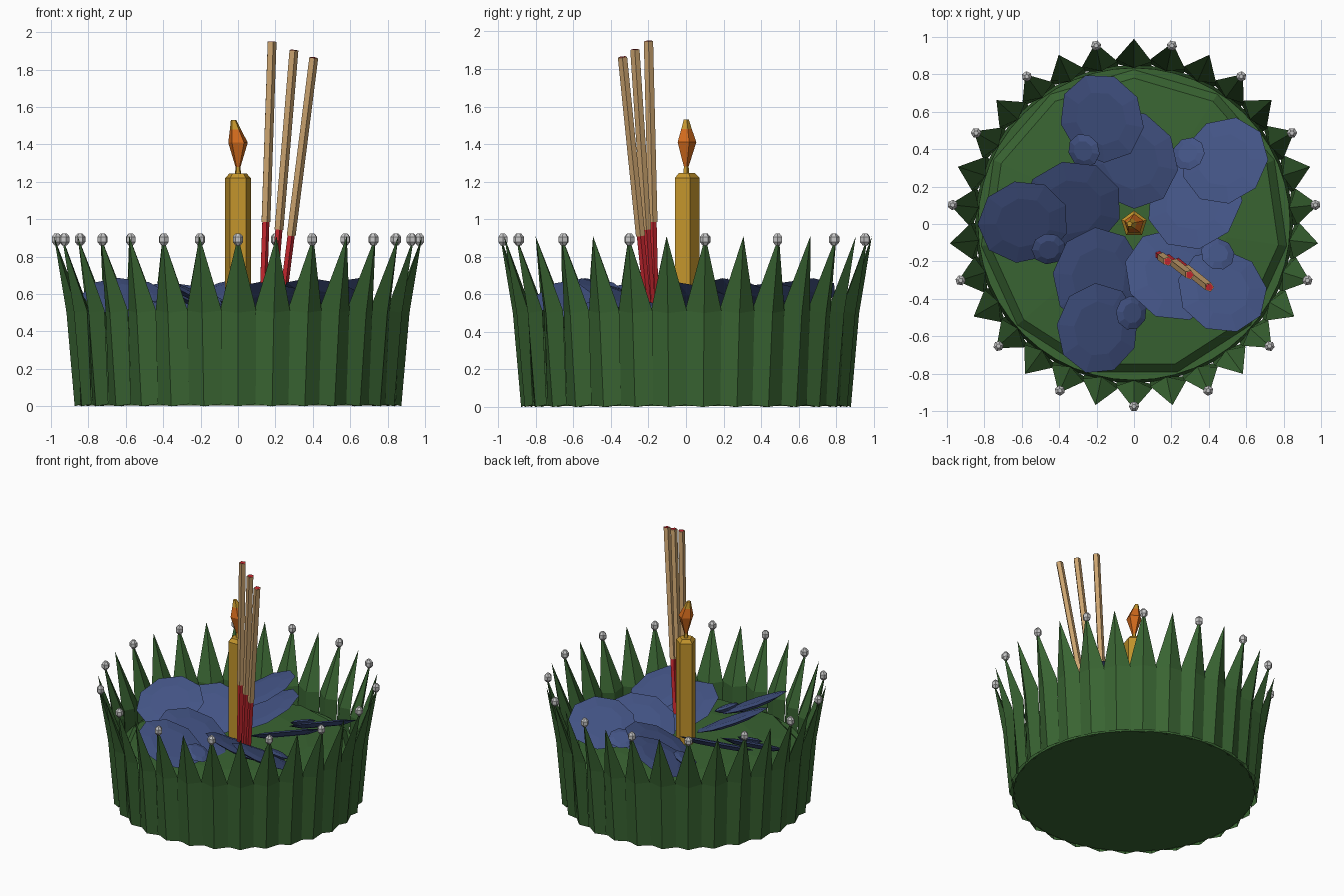
import bpy
import bmesh
from math import sin, cos, pi, radians
from mathutils import Vector, Matrix

cube = bpy.data.objects.get("Cube")
if cube:
    bpy.data.objects.remove(cube)


def material(name, r, g, b):
    m = bpy.data.materials.new(name)
    m.use_nodes = True
    m.diffuse_color = (r, g, b, 1)
    bsdf = next(n for n in m.node_tree.nodes if n.type == 'BSDF_PRINCIPLED')
    bsdf.inputs["Base Color"].default_value = (r, g, b, 1)
    bsdf.inputs["Roughness"].default_value = 0.8
    return m


GREEN = material("leaf green", 0.041, 0.128, 0.032)
BLUE = material("petal blue", 0.056, 0.088, 0.235)
GOLD = material("candle gold", 0.55, 0.30, 0.025)
ORANGE = material("flame orange", 0.64, 0.145, 0.012)
RED = material("stick red", 0.56, 0.02, 0.028)
TAN = material("incense tan", 0.60, 0.37, 0.16)
PEARL = material("pearl grey", 0.56, 0.56, 0.56)


def finish(name, bm, *mats):
    bmesh.ops.recalc_face_normals(bm, faces=bm.faces)
    mesh = bpy.data.meshes.new(name)
    bm.to_mesh(mesh)
    bm.free()
    for m in mats:
        mesh.materials.append(m)
    ob = bpy.data.objects.new(name, mesh)
    bpy.context.collection.objects.link(ob)
    return ob


def loft(bm, profile, sides, shift=lambda z: 0.0, matrix=Matrix()):
    """Stack rings of (radius, height) with flat end caps."""
    rings = []
    for r, z in profile:
        rings.append([bm.verts.new(matrix @ Vector((shift(z) - r * sin(2 * pi * i / sides),
                                                    r * cos(2 * pi * i / sides), z)))
                      for i in range(sides)])
    for a, b in zip(rings, rings[1:]):
        for i in range(sides):
            j = (i + 1) % sides
            bm.faces.new((a[i], a[j], b[j], b[i]))
    bm.faces.new(rings[0])
    bm.faces.new(rings[-1])


def rod(name, start, end, radius, mat):
    axis = end - start
    turn = axis.to_track_quat('Z', 'Y').to_matrix().to_4x4()
    bm = bmesh.new()
    loft(bm, [(radius, 0), (radius, axis.length)], 5,
         matrix=Matrix.Translation(start) @ turn)
    return finish(name, bm, mat)


# Round base with a shallow faceted crown
bm = bmesh.new()
loft(bm, [(0.85, 0.005), (0.835, 0.37)], 48)
finish("base", bm, GREEN)
bm = bmesh.new()
loft(bm, [(0.835, 0.36), (0.78, 0.415), (0.5, 0.44)], 11)
finish("base_crown", bm, GREEN)

# Ring of folded leaves: four-sided pleats that close into a point
LEAVES = 30
bm = bmesh.new()


def polar(r, angle, z):
    return bm.verts.new((r * cos(angle), r * sin(angle), z))


for k in range(LEAVES):
    a = -pi / 2 + 2 * pi * k / LEAVES
    w = radians(6.3)
    rows = []
    for z, inner, tucked, ridge, lapped in ((0.0, 0.84, 0.85, 0.878, 0.86),
                                            (0.50, 0.835, 0.872, 0.922, 0.885)):
        rows.append((polar(inner, a, z), polar(tucked, a - w, z + 0.012),
                     polar(ridge, a, z), polar(lapped, a + w, z + 0.012)))
    tip = polar(0.99, a, 0.91)
    low, high = rows
    for i in range(4):
        j = (i + 1) % 4
        bm.faces.new((low[i], low[j], high[j], high[i]))
        bm.faces.new((high[i], high[j], tip))
finish("leaf_ring", bm, GREEN)

# Oval pearl on every second leaf tip
bm = bmesh.new()
for k in range(0, LEAVES, 2):
    a = -pi / 2 + 2 * pi * k / LEAVES
    place = Matrix.Translation((0.975 * cos(a), 0.975 * sin(a), 0.892))
    loft(bm, [(0.012, -0.033), (0.028, -0.014), (0.028, 0.014), (0.012, 0.033)], 6,
         matrix=place @ Matrix.Rotation(a, 4, 'Z'))
finish("pearls", bm, PEARL)

# Five clusters of lens-shaped petals, set like the blades of a pinwheel
# Each petal: radial offset, sideways offset, height, radius
PETALS = ((0.59, 0.05, 0.578, 0.245),
          (0.34, -0.06, 0.545, 0.27),
          (0.44, 0.18, 0.525, 0.092))
bm = bmesh.new()
for k in range(5):
    spin = Matrix.Rotation(radians(30 + 72 * k), 4, 'Z')
    lean = Matrix.Rotation(radians(-8), 4, 'Y') @ Matrix.Rotation(radians(-25), 4, 'X')
    for out, side, z, r in PETALS:
        loft(bm, [(r * 0.6, -0.026), (r, 0), (r * 0.6, 0.012)], 9,
             matrix=spin @ Matrix.Translation((out, side, z)) @ lean)
finish("petals", bm, BLUE)

# Candle and its flame
bm = bmesh.new()
loft(bm, [(0.072, 0.42), (0.072, 1.22), (0.048, 1.245)], 5)
finish("candle", bm, GOLD)

bm = bmesh.new()
loft(bm, [(0.017, 1.24), (0.014, 1.28), (0.055, 1.41), (0.031, 1.48), (0.015, 1.53)],
     5, lambda z: -0.2 * max(0, z - 1.41))
flame = finish("flame", bm, ORANGE, GOLD)
for face in flame.data.polygons:
    face.material_index = int(face.center.z > 1.48 or face.center.z < 1.27)

# Three fanned incense sticks: red core with a tan coating and a red end
STICKS = (((0.128, -0.163, 0.43), (0.180, -0.200, 1.95)),
          ((0.174, -0.176, 0.43), (0.297, -0.272, 1.905)),
          ((0.221, -0.193, 0.43), (0.403, -0.338, 1.865)))
for i, (foot, top) in enumerate(STICKS, 1):
    foot, top = Vector(foot), Vector(top)
    direction = (top - foot).normalized()
    rod(f"stick_core_{i}", foot, top, 0.021, RED)
    rod(f"stick_coating_{i}", top - direction * 0.965, top - direction * 0.002, 0.026, TAN)
